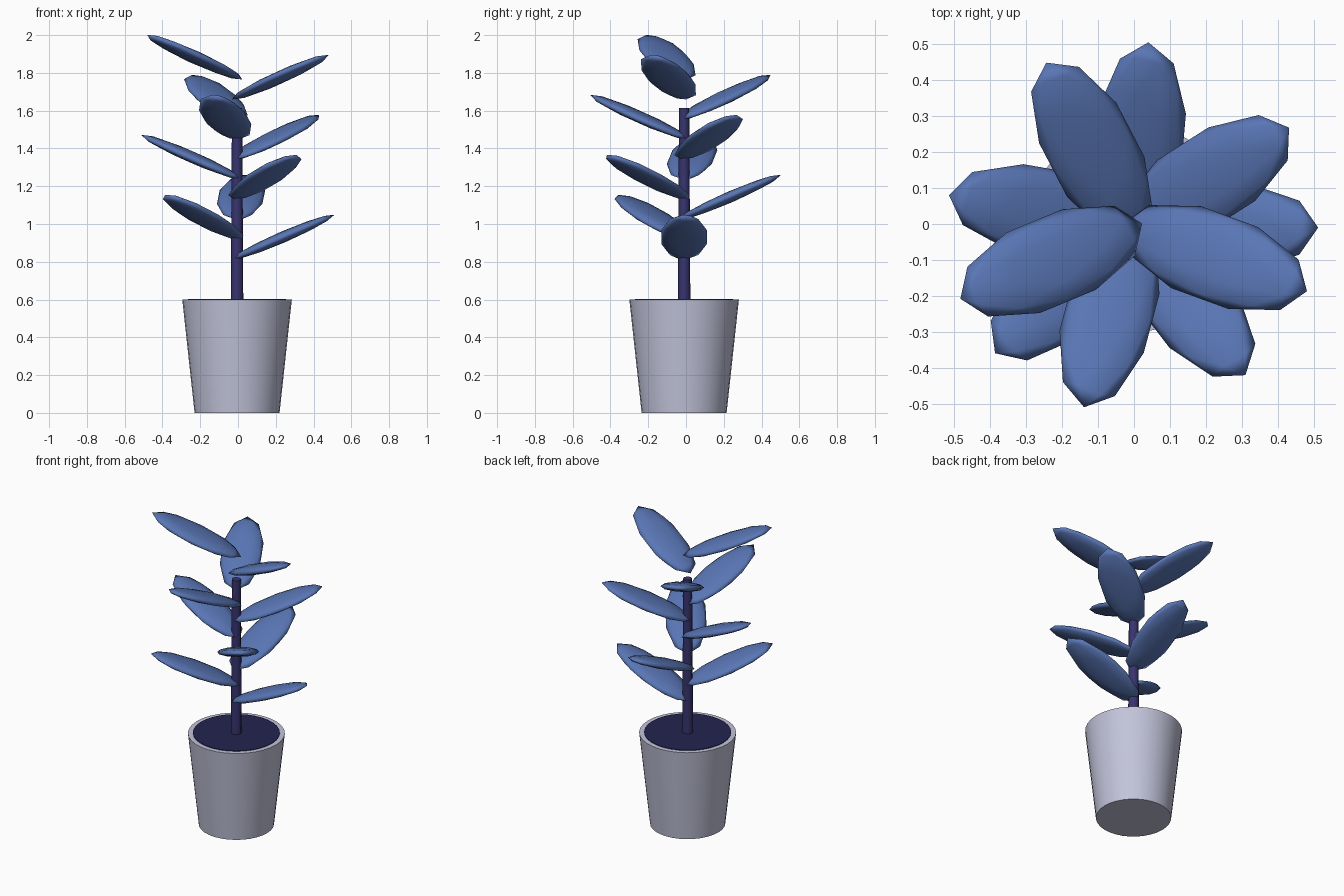
import bpy
import math
from mathutils import Matrix, Vector

if "Cube" in bpy.data.objects:
    bpy.data.objects.remove(bpy.data.objects["Cube"])

AXIS = Vector((-0.005, -0.01, 0))  # centre line of pot and stem


def make_material(name, rgb):
    mat = bpy.data.materials.new(name)
    mat.use_nodes = True
    mat.diffuse_color = (*rgb, 1)
    mat.node_tree.nodes["Principled BSDF"].inputs["Base Color"].default_value = (*rgb, 1)
    return mat


pot_grey = make_material("pale_grey", (0.54, 0.55, 0.70))
soil_navy = make_material("soil_navy", (0.016, 0.017, 0.08))
stem_purple = make_material("stem_purple", (0.04, 0.034, 0.16))
leaf_blue = make_material("leaf_blue", (0.10, 0.18, 0.46))


def tapered(name, mat, sides, r_bottom, r_top, z_bottom, z_top):
    """Capped round part standing on the centre line."""
    centre = AXIS + Vector((0, 0, (z_bottom + z_top) / 2))
    bpy.ops.mesh.primitive_cone_add(vertices=sides, radius1=r_bottom, radius2=r_top,
                                    depth=z_top - z_bottom, location=centre)
    obj = bpy.context.object
    obj.name = name
    obj.data.materials.append(mat)
    bpy.ops.object.shade_smooth_by_angle(angle=math.radians(50))
    return obj


# Pot, soil disc and stem
tapered("pot", pot_grey, 32, 0.225, 0.29, 0, 0.6)
tapered("soil", soil_navy, 32, 0.26, 0.26, 0.598, 0.604)
tapered("stem", stem_purple, 8, 0.033, 0.027, 0.6, 1.615)

# Leaves: flattened ellipsoids spiralling up the stem
LEAF_COUNT = 10
TURN = math.radians(-137.5)
TILT = math.radians(23.4)
for i in range(LEAF_COUNT):
    bpy.ops.mesh.primitive_ico_sphere_add(subdivisions=2, radius=1)
    leaf = bpy.context.object
    leaf.name = f"leaf_{i + 1}"
    shape = (Matrix.Rotation(i * TURN, 4, 'Z')
             @ Matrix.Translation((0.243, 0, 0.931 + 0.1058 * i))
             @ Matrix.Rotation(-TILT, 4, 'Y')
             @ Matrix.Diagonal((0.297, 0.127, 0.03, 1))
             @ Matrix.Rotation(math.radians(90), 4, 'Z'))
    leaf.data.transform(Matrix.Translation(AXIS) @ shape)
    leaf.data.materials.append(leaf_blue)
    bpy.ops.object.shade_smooth()
